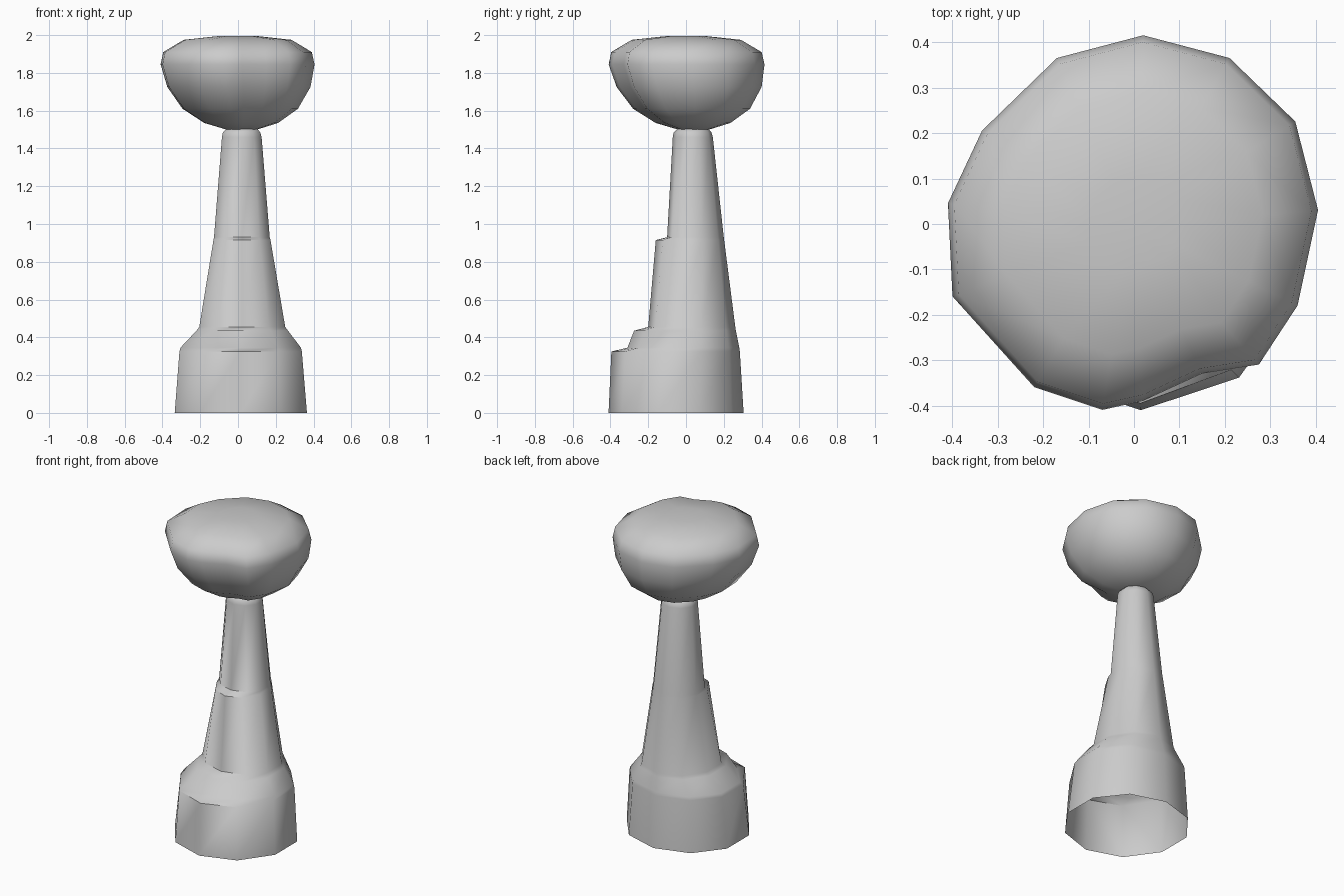
import bpy
import bmesh
import math
import mathutils

cube = bpy.data.objects.get("Cube")
if cube:
    bpy.data.objects.remove(cube)

# One plain grey for everything
stone = bpy.data.materials.new("pale grey")
stone.use_nodes = True
GREY = (0.6, 0.6, 0.6, 1)
stone.diffuse_color = GREY
stone.node_tree.nodes["Principled BSDF"].inputs["Base Color"].default_value = GREY


def loft(name, rings, cap_bottom, angle):
    """Skin a stack of equal-sized rings, closing the top and optionally the bottom."""
    bm = bmesh.new()
    rows = [[bm.verts.new(p) for p in ring] for ring in rings]
    n = len(rows[0])
    for a, b in zip(rows, rows[1:]):
        for i in range(n):
            j = (i + 1) % n
            bm.faces.new((a[i], a[j], b[j], b[i]))
    for row, wanted in ((rows[-1], True), (rows[0][::-1], cap_bottom)):
        if wanted:
            middle = sum((v.co for v in row), mathutils.Vector()) / n
            centre = bm.verts.new(middle)
            for i in range(n):
                bm.faces.new((row[i], row[(i + 1) % n], centre))
    mesh = bpy.data.meshes.new(name)
    bm.to_mesh(mesh)
    bm.free()
    mesh.materials.append(stone)
    obj = bpy.data.objects.new(name, mesh)
    bpy.context.collection.objects.link(obj)
    bpy.ops.object.select_all(action='DESELECT')
    obj.select_set(True)
    bpy.context.view_layer.objects.active = obj
    bpy.ops.object.shade_smooth_by_angle(angle=math.radians(angle))
    return obj


# Stepped tower: height, left and right edge, front and back edge
SIDES = 10
tower_levels = [
    (0, -.335, .365, -.41, .305),
    (.325, -.31, .338, -.395, .285),
    (.345, -.305, .333, -.31, .282),
    (.435, -.22, .265, -.275, .264),
    (.455, -.205, .25, -.2, .261),
    (.915, -.13, .172, -.16, .202),
    (.93, -.127, .168, -.1, .2),
    (1.46, -.085, .125, -.07, .142),
    (1.485, -.08, .118, -.065, .135),
    (1.505, -.06, .1, -.045, .115),
]


def tower_ring(z, x0, x1, front, back):
    cx, cy = (x0 + x1) / 2, 0.035 - 0.07 * max(0, 1 - z / 0.9)
    rx = (x1 - x0) / 2 / math.cos(math.pi / SIDES)
    ring = []
    for i in range(SIDES):
        a = math.tau * i / SIDES - math.pi / 2
        ry = back - cy if math.sin(a) > 0 else cy - front
        ring.append((cx + rx * math.cos(a), cy + ry * math.sin(a), z))
    return ring


loft("tower", [tower_ring(*level) for level in tower_levels], False, 60)

# Rounded head: an irregular outline scaled at each height
outline = [(.02, -.39), (.15, -.33), (.275, -.31), (.36, -.18), (.405, .03),
           (.355, .225), (.21, .365), (.02, .415), (-.17, .365), (-.335, .205),
           (-.41, .045), (-.4, -.16), (-.22, -.36), (-.07, -.41)]
head_levels = [(1.5, .2), (1.535, .48), (1.61, .75), (1.725, .93), (1.845, 1),
               (1.91, .965), (1.975, .7), (1.995, .25)]


def head_ring(z, scale):
    low = max(0, 1.85 - z) / 0.35
    return [(x * scale + .02 * low, y * scale + .04 * low, z) for x, y in outline]


loft("head", [head_ring(*level) for level in head_levels], True, 80)
